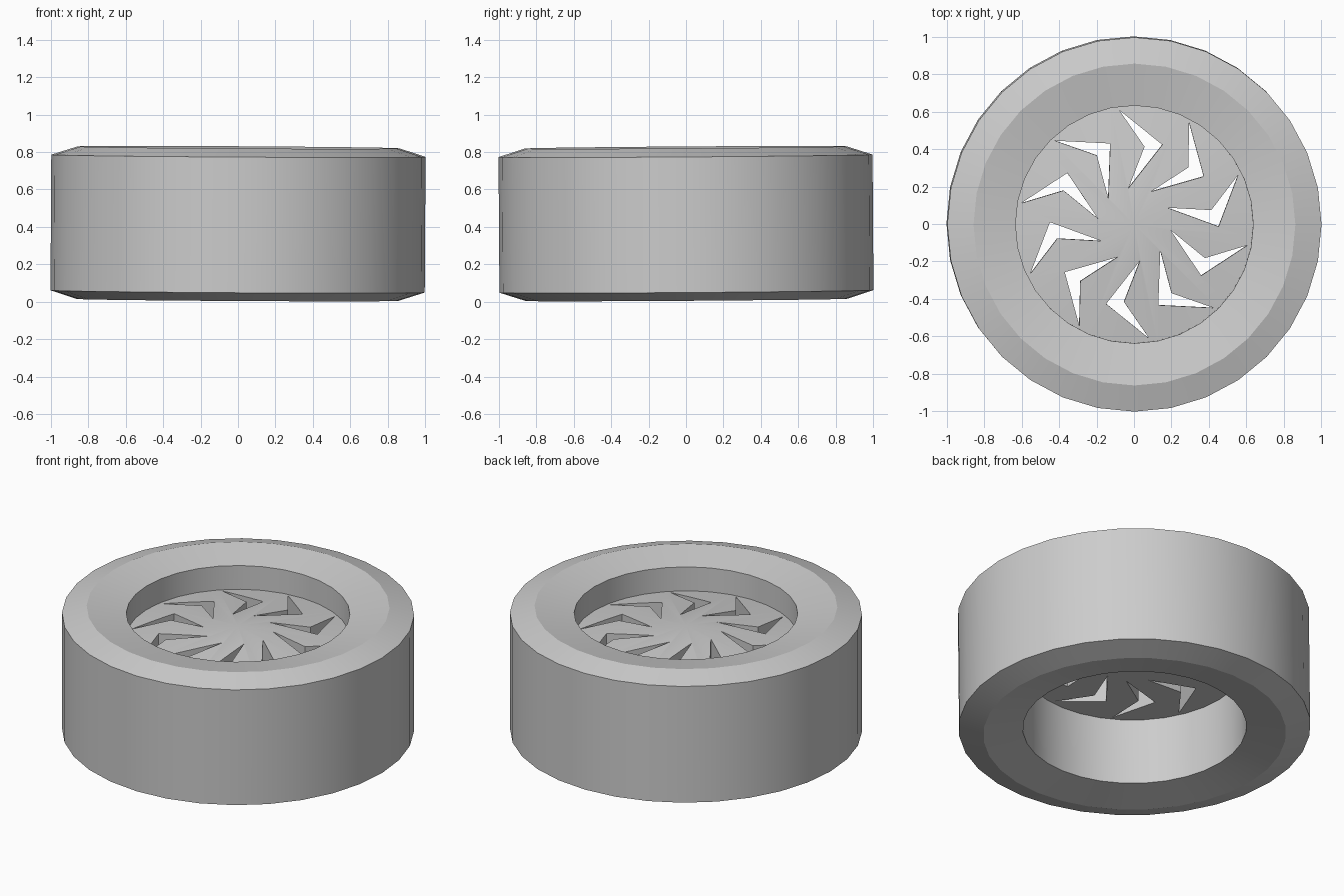
import bpy, bmesh, math
from mathutils import Matrix

if "Cube" in bpy.data.objects:
    bpy.data.objects.remove(bpy.data.objects["Cube"])

CENTRE_Z = 0.4175
TILT = (0.007, 0.006, 0)      # the wheel leans very slightly

grey = bpy.data.materials.new("light_grey")
grey.diffuse_color = (0.604, 0.604, 0.604, 1)
grey.use_nodes = True
grey.node_tree.nodes["Principled BSDF"].inputs["Base Color"].default_value = grey.diffuse_color


def make_object(name, bm):
    bmesh.ops.recalc_face_normals(bm, faces=bm.faces)
    mesh = bpy.data.meshes.new(name)
    bm.to_mesh(mesh)
    bm.free()
    mesh.materials.append(grey)
    obj = bpy.data.objects.new(name, mesh)
    bpy.context.collection.objects.link(obj)
    obj.location.z = CENTRE_Z
    obj.rotation_euler = TILT
    return obj


def lathe(name, profile, sides, closed):
    """Spin an (r, z) profile around the z axis."""
    bm = bmesh.new()
    verts = [bm.verts.new((r, 0, z)) for r, z in profile]
    pairs = list(zip(verts, verts[1:]))
    if closed:
        pairs.append((verts[-1], verts[0]))
    edges = [bm.edges.new(p) for p in pairs]
    bmesh.ops.spin(bm, geom=verts + edges, cent=(0, 0, 0), axis=(0, 0, 1),
                   angle=math.tau, steps=sides, use_merge=True)
    bmesh.ops.remove_doubles(bm, verts=bm.verts, dist=1e-4)
    return make_object(name, bm)


def activate(obj):
    bpy.ops.object.select_all(action='DESELECT')
    obj.select_set(True)
    bpy.context.view_layer.objects.active = obj


def shade(obj, degrees):
    activate(obj)
    bpy.ops.object.shade_smooth_by_angle(angle=math.radians(degrees))


# tyre: chamfered ring with dished sidewalls and a straight bore
half = [(0.635, 0.365), (0.86, 0.4075), (1.0, 0.3625)]
tyre = lathe("tyre", half + [(r, -z) for r, z in reversed(half)], 32, True)
shade(tyre, 20)

# hub disc: flat below, gently coned above
hub = lathe("hub_disc", [(0, 0.05), (0.64, 0.05), (0.64, 0.215), (0, 0.29)],
            64, False)

# ten swept chevron slots cut through the hub
slot = [(-0.08, 0.61), (0.15, 0.425), (-0.03, 0.195), (0.055, 0.415)]
bm = bmesh.new()
for i in range(10):
    turn = Matrix.Rotation(i * math.tau / 10, 3, 'Z')
    face = bm.faces.new([bm.verts.new(turn @ Matrix.Translation((x, y, -0.1)).translation)
                         for x, y in slot])
    new = bmesh.ops.extrude_face_region(bm, geom=[face])["geom"]
    bmesh.ops.translate(bm, vec=(0, 0, 0.6),
                        verts=[v for v in new if isinstance(v, bmesh.types.BMVert)])
cutter = make_object("slot_cutter", bm)
cutter.hide_render = True

cut = hub.modifiers.new("slots", 'BOOLEAN')
cut.operation = 'DIFFERENCE'
cut.solver = 'EXACT'
cut.object = cutter
activate(hub)
bpy.ops.object.modifier_apply(modifier=cut.name)
bpy.data.objects.remove(cutter, do_unlink=True)
shade(hub, 30)
